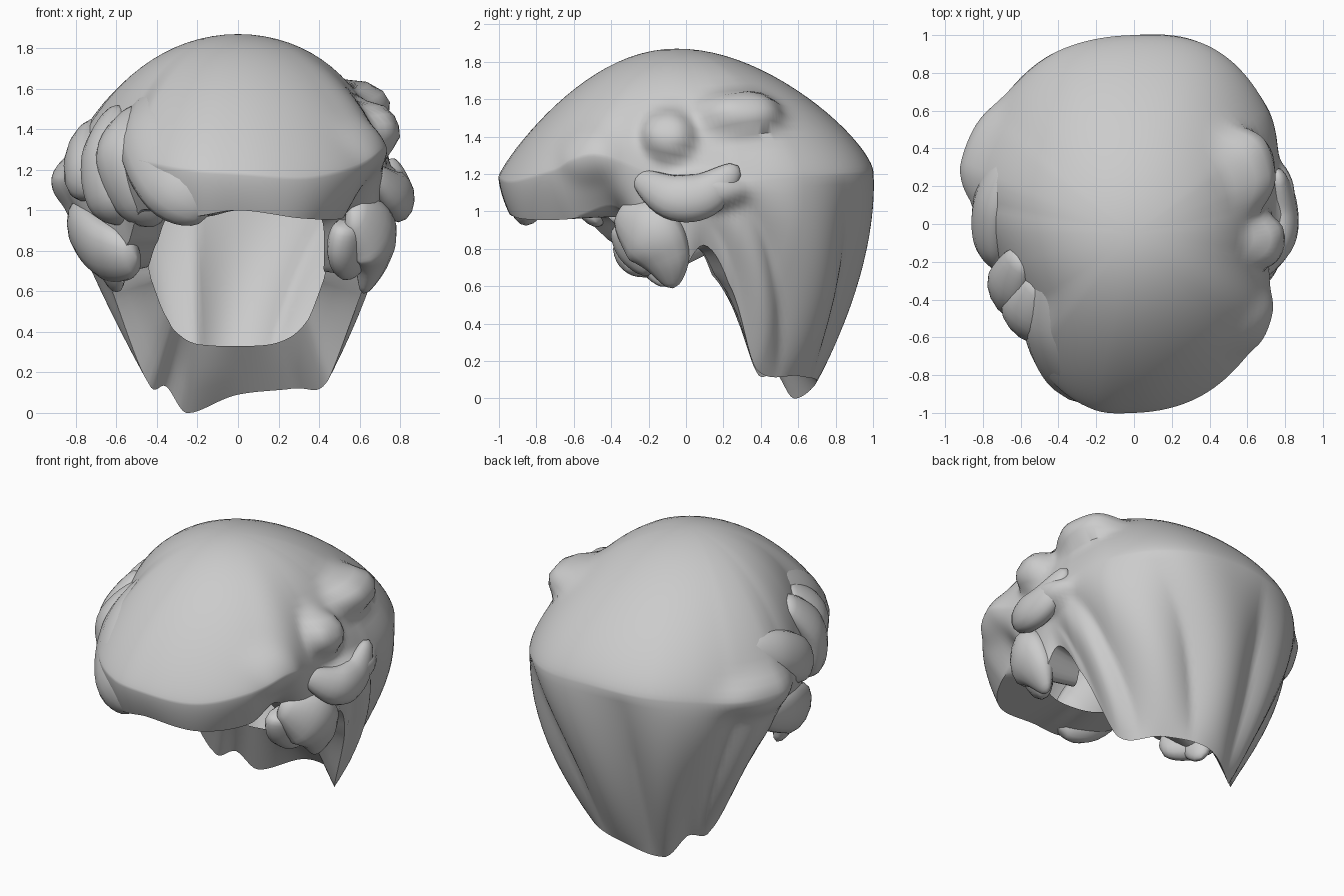
import bpy, bmesh
from math import sin, cos, pi, radians, sqrt, exp
from mathutils import Vector

if "Cube" in bpy.data.objects:
    bpy.data.objects.remove(bpy.data.objects["Cube"])


def spline(p0, p1, p2, p3, t):
    return [0.5 * (2*b + (c-a)*t + (2*a-5*b+4*c-d)*t*t + (3*b-a-3*c+d)*t**3)
            for a, b, c, d in zip(p0, p1, p2, p3)]


def finish(name, bm, angle):
    bmesh.ops.recalc_face_normals(bm, faces=bm.faces)
    me = bpy.data.meshes.new(name)
    bm.to_mesh(me)
    bm.free()
    ob = bpy.data.objects.new(name, me)
    bpy.context.collection.objects.link(ob)
    bpy.ops.object.select_all(action='DESELECT')
    ob.select_set(True)
    bpy.context.view_layer.objects.active = ob
    bpy.ops.object.shade_smooth_by_angle(angle=radians(angle))
    return ob


def bridge(bm, rings):
    for r0, r1 in zip(rings, rings[1:]):
        n = len(r0)
        for i in range(n):
            bm.faces.new((r0[i], r0[(i+1) % n], r1[(i+1) % n], r1[i]))


# Main shell: azimuth (0 = front), widest radius and height, hem radius and height,
# then the folded-in rim radius and height
KEYS = [
    (-180, 1.00, 1.22, .70, .09, .50, .33),
    (-156, 1.00, 1.20, .63, .00, .50, .34),
    (-144, .98, 1.18, .60, .13, .48, .38),
    (-130, .95, 1.15, .58, .15, .45, .46),
    (-108, .92, 1.15, .66, .62, .45, .66),
    (-98, .86, 1.15, .68, .82, .47, .80),
    (-75, .76, 1.15, .64, .68, .46, .72),
    (-52, .74, 1.20, .68, .85, .50, .85),
    (-38, .88, 1.25, .78, 1.00, .55, .98),
    (-14, 1.00, 1.20, .93, .97, .60, .97),
    (0, 1.00, 1.18, .95, 1.00, .65, 1.00),
    (20, .98, 1.16, .93, .96, .60, .98),
    (40, .92, 1.22, .80, .96, .55, .97),
    (56, .85, 1.30, .66, 1.02, .50, .95),
    (75, .74, 1.20, .66, .78, .44, .75),
    (86, .74, 1.15, .68, .66, .43, .70),
    (98, .77, 1.15, .68, .82, .46, .80),
    (110, .82, 1.15, .66, .62, .45, .66),
    (130, .93, 1.18, .58, .16, .45, .46),
    (156, 1.02, 1.20, .66, .12, .50, .35),
]

# Soft bulges pushed out of the shell: centre, size along y, size along z, height
BULGES = [
    ((.72, -.09, 1.40), .13, .12, .12),   # right temple
    ((.70, .28, 1.52), .20, .10, .13),    # right crown
    ((.76, .08, 1.10), .22, .09, .09),    # right curl
    ((.60, -.52, 1.30), .15, .14, .03),   # fringe corner
    ((-.78, .38, 1.15), .25, .12, .05),   # left sweep
]


def column(deg):
    n = len(KEYS)
    for i in range(n):
        a0 = KEYS[i][0]
        a1 = KEYS[i+1][0] if i < n-1 else 180
        if a0 <= deg < a1:
            return spline(*[KEYS[(i+k) % n][1:] for k in (-1, 0, 1, 2)],
                          (deg-a0) / (a1-a0))


def bulge(p):
    out = Vector((p.x, p.y, .5*(p.z-1))).normalized()
    push = 0
    for c, sy, sz, h in BULGES:
        if p.x*c[0] > 0 and abs(p.x) > .35:
            q = ((p.y-c[1])/sy)**2 + ((p.z-c[2])/sz)**2
            push += h*exp(-q*q)
    return p + out*push


def build_shell():
    bm = bmesh.new()
    N, DOME, DROP, FOLD = 180, 22, 22, 3
    top = 1.87
    rings = [[] for _ in range(DOME + DROP + FOLD)]
    for c in range(N):
        deg = -180 + 360*c/N
        a = radians(deg)
        re, ze, rh, zh, ri, zi = column(deg)
        back = min(1, max(0, (abs(deg)-100) / 25))
        power = .785 - .065*back + .065*max(0, cos(a))
        b = (a + radians(156) + pi) % (2*pi) - pi
        for k in range(DOME + DROP + FOLD):
            if k < DOME:
                s = sin(pi/2 * (k+1)/DOME)
                m = s*s
                r = s*(re*m + .9*(1-m))
                z0 = ze*m + 1.2*(1-m)
                z, dy = z0 + (top-z0)*(1-m)**power, -.05*(1-m)
            elif k < DOME + DROP:
                t = (k-DOME+1)/DROP
                # creases sweeping down and back to the nape tip
                g = back*sin(pi*t)**.8*(.075*abs(sin(4*b*(1+.7*t) + .9)) - .045)
                r, z, dy = re + (rh-re)*t**1.6 + g, ze + (zh-ze)*t, 0
            else:
                t = (k-DOME-DROP+1)/FOLD
                r, z, dy = rh + (ri-rh)*t, zh + (zi-zh)*t, 0
            p = Vector((r*sin(a), -r*cos(a)+dy, z))
            if k < DOME + DROP - 1:
                p = bulge(p)
            rings[k].append(bm.verts.new(p))
    bridge(bm, rings)
    apex = bm.verts.new((0, -.05, top))
    for i in range(N):
        bm.faces.new((apex, rings[0][(i+1) % N], rings[0][i]))
    finish("hair_shell", bm, 45)


# Lock: flattened tapered tube along x, y, z, width points
def lock(name, pts, flat=.6, sides=14, steps=7):
    path = []
    ext = [pts[0]] + pts + [pts[-1]]
    for i in range(len(pts)-1):
        for k in range(steps):
            path.append(spline(*ext[i:i+4], k/steps))
    path.append(list(pts[-1]))
    P = [Vector(p[:3]) for p in path]
    bm = bmesh.new()
    rings = []
    m = len(P)-1
    for i, p in enumerate(P):
        tan = (P[min(i+1, m)] - P[max(i-1, 0)]).normalized()
        out = p - Vector((0, 0, 1))
        out = (out - tan*out.dot(tan)).normalized()
        side = tan.cross(out)
        w = path[i][3] * (sqrt(max(0, 1-abs(2*i/m-1)**5))*.9 + .1)
        rings.append([bm.verts.new(p + side*w*cos(2*pi*j/sides)
                                   + out*w*flat*sin(2*pi*j/sides))
                      for j in range(sides)])
    bridge(bm, rings)
    bm.faces.new(rings[0])
    bm.faces.new(rings[-1])
    finish(name, bm, 50)


build_shell()

# Fringe lobe
lock("fringe_left", [(-.40, -.20, 1.58, .14), (-.41, -.56, 1.37, .20),
                     (-.30, -.82, 1.13, .19), (-.13, -.87, .99, .12)])

# Left side locks
lock("left_temple_front", [(-.50, -.30, 1.50, .10), (-.58, -.49, 1.30, .15),
                           (-.50, -.52, 1.06, .14), (-.38, -.48, .94, .07)])
lock("left_temple_rear", [(-.60, -.16, 1.50, .10), (-.67, -.34, 1.28, .14),
                          (-.65, -.39, 1.05, .13), (-.55, -.36, .94, .06)])
lock("left_ear_upper", [(-.66, .36, 1.40, .10), (-.75, .12, 1.30, .15),
                        (-.76, -.10, 1.18, .14), (-.69, -.25, 1.10, .06)])
lock("left_ear_lower", [(-.76, .30, .98, .12), (-.75, .04, .90, .15),
                        (-.65, -.20, .80, .16), (-.50, -.36, .76, .12)])
lock("left_sideburn", [(-.66, -.10, .95, .15), (-.63, -.15, .76, .13),
                       (-.60, -.09, .60, .05)])

# Right side locks
lock("right_curl", [(.66, -.28, 1.20, .06), (.77, -.08, 1.08, .12),
                    (.78, .10, 1.09, .12), (.76, .28, 1.24, .06)], flat=.7)
lock("right_sideburn", [(.56, -.36, 1.00, .10), (.66, -.20, .88, .18),
                        (.66, -.11, .75, .14), (.62, -.07, .59, .05)])
lock("right_sideburn_inner", [(.56, -.30, .95, .13), (.54, -.25, .82, .14),
                              (.58, -.15, .70, .10)])
